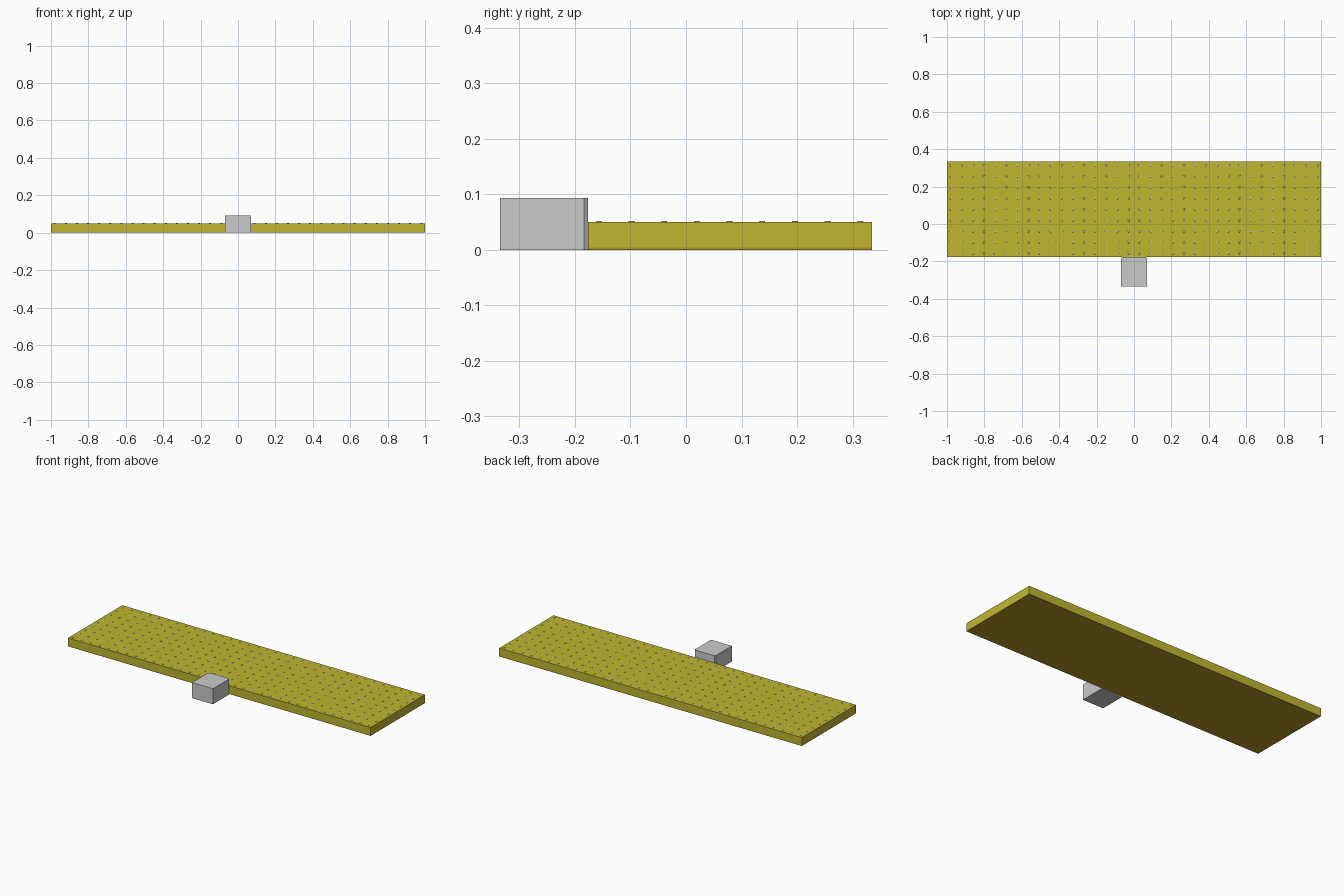
import bpy, bmesh
from mathutils import Matrix

if "Cube" in bpy.data.objects:
    bpy.data.objects.remove(bpy.data.objects["Cube"])


def material(name, rgb):
    m = bpy.data.materials.new(name)
    m.diffuse_color = (*rgb, 1)
    m.use_nodes = True
    m.node_tree.nodes["Principled BSDF"].inputs["Base Color"].default_value = m.diffuse_color
    return m


def prism(name, outline, z0, z1, mat=None):
    bm = bmesh.new()
    base = bm.faces.new([bm.verts.new((x, y, z0)) for x, y in outline])
    top = bmesh.ops.extrude_face_region(bm, geom=[base])["geom"]
    bmesh.ops.translate(bm, vec=(0, 0, z1 - z0),
                        verts=[g for g in top if isinstance(g, bmesh.types.BMVert)])
    bmesh.ops.recalc_face_normals(bm, faces=bm.faces)
    finish(name, bm, mat)


def finish(name, bm, mat=None):
    me = bpy.data.meshes.new(name)
    bm.to_mesh(me)
    bm.free()
    if mat:
        me.materials.append(mat)
    bpy.context.collection.objects.link(bpy.data.objects.new(name, me))


yellow = material("yellow", (0.53, 0.47, 0.03))
amber = material("amber", (0.45, 0.30, 0.02))
Y0, Y1 = -0.177, 0.335

# Yellow slab on a thin darker base layer
slab = [(-1, Y0), (1, Y0), (1, Y1), (-1, Y1)]
prism("base_layer", slab, 0, 0.004, amber)
prism("slab", slab, 0.004, 0.05, yellow)

# Connector block with slightly chamfered rear corners
prism("front_block", [(-0.069, -0.335), (0.069, -0.335), (0.069, -0.184),
                      (0.063, Y0), (-0.063, Y0), (-0.069, -0.184)], 0, 0.093)

# Grid of tiny grey studs barely proud of the top
bm = bmesh.new()
rows, cols = 9, 34
for r in range(rows):
    for c in range(cols):
        x = -0.98 + 1.96 * c / (cols - 1)
        y = -0.157 + 0.471 * r / (rows - 1)
        bmesh.ops.create_cone(bm, cap_ends=True, segments=8, radius1=0.006, radius2=0.005,
                              depth=0.003, matrix=Matrix.Translation((x, y, 0.0503)))
finish("top_studs", bm)
